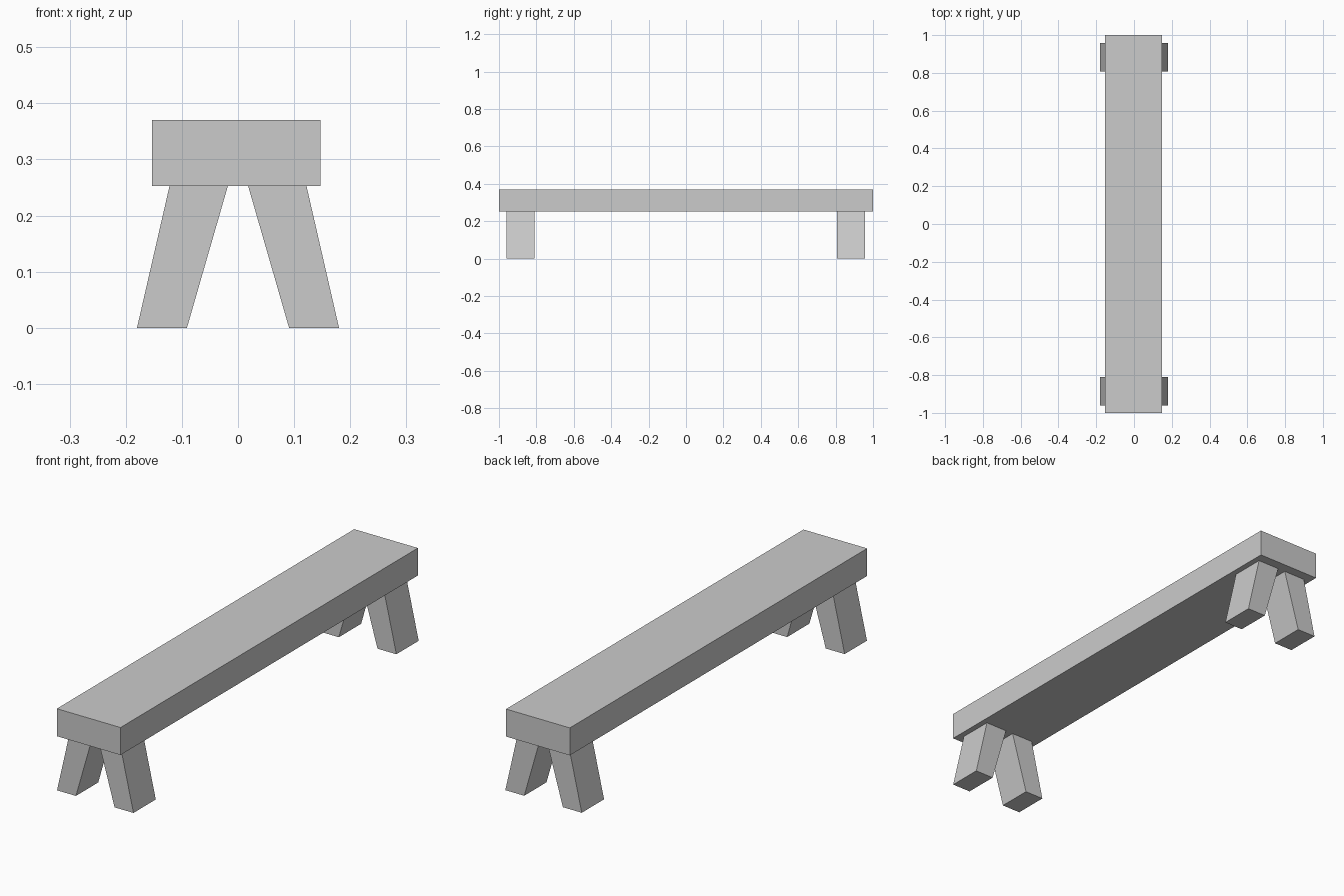
import bpy
import bmesh

cube = bpy.data.objects.get("Cube")
if cube:
    bpy.data.objects.remove(cube, do_unlink=True)

grey = bpy.data.materials.new("plain grey")
grey.use_nodes = True
colour = (0.6, 0.6, 0.6, 1)
grey.diffuse_color = colour
grey.node_tree.nodes["Principled BSDF"].inputs["Base Color"].default_value = colour


def extrude_profile(name, profile, y_start, y_end):
    """Join two copies of an (x, z) outline along y into a closed solid."""
    bm = bmesh.new()
    near = [bm.verts.new((x, y_start, z)) for x, z in profile]
    far = [bm.verts.new((x, y_end, z)) for x, z in profile]
    bm.faces.new(near)
    bm.faces.new(far)
    for i in range(len(profile)):
        bm.faces.new((near[i - 1], near[i], far[i], far[i - 1]))
    bmesh.ops.recalc_face_normals(bm, faces=bm.faces[:])
    mesh = bpy.data.meshes.new(name)
    bm.to_mesh(mesh)
    bm.free()
    mesh.materials.append(grey)
    part = bpy.data.objects.new(name, mesh)
    bpy.context.collection.objects.link(part)


# Long plank seat
seat_bottom, seat_top = 0.253, 0.37
extrude_profile("seat", [(-0.153, seat_bottom), (0.147, seat_bottom),
                         (0.147, seat_top), (-0.153, seat_top)], -1, 1)

# Four splayed legs, cut flat at the floor and under the seat
leg_outline = [(0.091, 0), (0.18, 0), (0.122, seat_bottom), (0.018, seat_bottom)]
for end, y_start, y_end in (("front", -0.96, -0.81), ("back", 0.808, 0.958)):
    for side, sign in (("left", 1), ("right", -1)):
        outline = [(sign * x, z) for x, z in leg_outline]
        extrude_profile(f"{end}_{side}_leg", outline, y_start, y_end)
